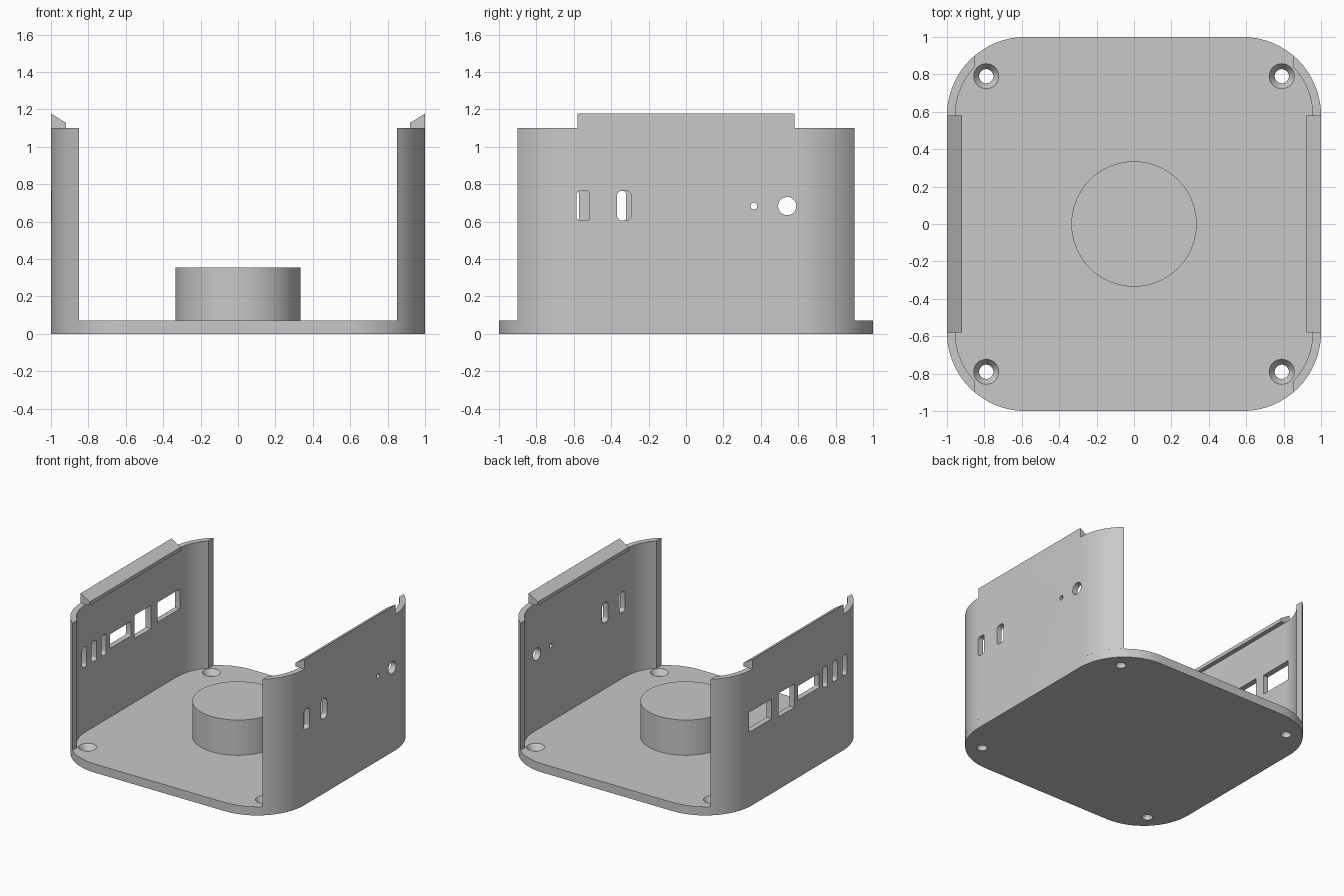
import bpy
import bmesh
from math import acos, cos, sin, pi, radians

cube = bpy.data.objects.get("Cube")
if cube:
    bpy.data.objects.remove(cube, do_unlink=True)

grey = bpy.data.materials.new("light_grey_plastic")
grey.use_nodes = True
tone = (0.58, 0.58, 0.58, 1)
grey.diffuse_color = tone
grey.node_tree.nodes["Principled BSDF"].inputs["Base Color"].default_value = tone

CORNER = 0.58      # centre of each rounded corner
RADIUS = 0.42      # outer corner radius
THICK = 0.045      # wall thickness
FLOOR = 0.07
WALL_TOP = 1.1
WALL_END = 0.85    # x where each wall stops

AXES = {
    "x": lambda a, b, d: (d, a, b),
    "y": lambda a, b, d: (a, d, b),
    "z": lambda a, b, d: (a, b, d),
}


def arc(cx, cy, r, start, end, steps=16):
    return [(cx + r * cos(start + (end - start) * i / steps),
             cy + r * sin(start + (end - start) * i / steps)) for i in range(steps + 1)]


def prism(name, profile, axis, low, high):
    """Extrude a 2D outline along an axis."""
    bm = bmesh.new()
    place = AXES[axis]
    a = [bm.verts.new(place(u, v, low)) for u, v in profile]
    b = [bm.verts.new(place(u, v, high)) for u, v in profile]
    bm.faces.new(a)
    bm.faces.new(b)
    n = len(a)
    for i in range(n):
        j = (i + 1) % n
        bm.faces.new((a[i], a[j], b[j], b[i]))
    bmesh.ops.recalc_face_normals(bm, faces=bm.faces)
    mesh = bpy.data.meshes.new(name)
    bm.to_mesh(mesh)
    bm.free()
    obj = bpy.data.objects.new(name, mesh)
    obj.data.materials.append(grey)
    bpy.context.collection.objects.link(obj)
    return obj


def cylinder(name, x, y, low, high, r_low, r_high, sides=48):
    bpy.ops.mesh.primitive_cone_add(vertices=sides, radius1=r_low, radius2=r_high,
                                    depth=high - low, location=(x, y, (low + high) / 2))
    obj = bpy.context.object
    obj.name = name
    obj.data.materials.append(grey)
    return obj


def rounded_rect(u0, u1, v0, v1, r):
    pts = []
    for k, (u, v) in enumerate(((u1 - r, v1 - r), (u0 + r, v1 - r),
                                (u0 + r, v0 + r), (u1 - r, v0 + r))):
        pts += arc(u, v, r, k * pi / 2, (k + 1) * pi / 2, 5)
    return pts


def cut(target, cutters):
    bpy.context.view_layer.objects.active = target
    for cutter in cutters:
        mod = target.modifiers.new("opening", "BOOLEAN")
        mod.operation = "DIFFERENCE"
        mod.solver = "EXACT"
        mod.object = cutter
        bpy.ops.object.modifier_apply(modifier=mod.name)
        bpy.data.objects.remove(cutter, do_unlink=True)


def smooth(obj):
    bpy.ops.object.select_all(action="DESELECT")
    obj.select_set(True)
    bpy.context.view_layer.objects.active = obj
    bpy.ops.object.shade_smooth_by_angle(angle=radians(30))


# Base plate with four countersunk screw holes
outline = []
for k, (sx, sy) in enumerate(((1, 1), (-1, 1), (-1, -1), (1, -1))):
    outline += arc(sx * CORNER, sy * CORNER, RADIUS, k * pi / 2, (k + 1) * pi / 2)
base = prism("base_plate", outline, "z", 0, FLOOR)
HOLE = 0.79
for sx in (-1, 1):
    for sy in (-1, 1):
        cut(base, [
            cylinder("screw_hole", sx * HOLE, sy * HOLE, -0.05, 0.1, 0.038, 0.038, 32),
            cylinder("countersink", sx * HOLE, sy * HOLE, 0.02, 0.08, 0.033, 0.074, 32),
        ])
smooth(base)

# Round pedestal in the middle
smooth(cylinder("pedestal", 0, 0, FLOOR, 0.355, 0.335, 0.335, 64))

# Openings per wall: (y low, y high, z low, z high, corner radius)
openings = {
    1: [(-0.585, -0.515, 0.605, 0.765, 0.02),
        (-0.37, -0.293, 0.605, 0.765, 0.03),
        (0.345, 0.381, 0.665, 0.701, 0.0179),
        (0.492, 0.59, 0.634, 0.732, 0.0489)],
    -1: [(-0.63, -0.572, 0.6, 0.765, 0.02),
         (-0.505, -0.442, 0.6, 0.765, 0.02),
         (-0.38, -0.32, 0.6, 0.765, 0.02),
         (-0.27, -0.005, 0.625, 0.74, 0.008),
         (0.045, 0.25, 0.585, 0.775, 0.004),
         (0.335, 0.62, 0.605, 0.765, 0.004)],
}

# Side walls wrapping round the corners, each with a bevelled snap lip
for side, name in ((1, "left"), (-1, "right")):
    inner = RADIUS - THICK
    reach = WALL_END - CORNER
    outer_end, inner_end = acos(reach / RADIUS), acos(reach / inner)
    section = (arc(CORNER, CORNER, RADIUS, 0, outer_end)
               + arc(CORNER, CORNER, inner, inner_end, 0)
               + arc(CORNER, -CORNER, inner, 0, -inner_end)
               + arc(CORNER, -CORNER, RADIUS, -outer_end, 0))
    wall = prism(name + "_wall", [(side * x, y) for x, y in section], "z", FLOOR, WALL_TOP)
    cut(wall, [prism("opening", rounded_rect(*o), "x", side * 0.9, side * 1.1)
               for o in openings[side]])
    smooth(wall)
    lip = [(1, WALL_TOP), (1, 1.178), (0.92, 1.128), (0.92, WALL_TOP)]
    prism(name + "_lip", [(side * x, z) for x, z in lip], "y", -CORNER, CORNER)
